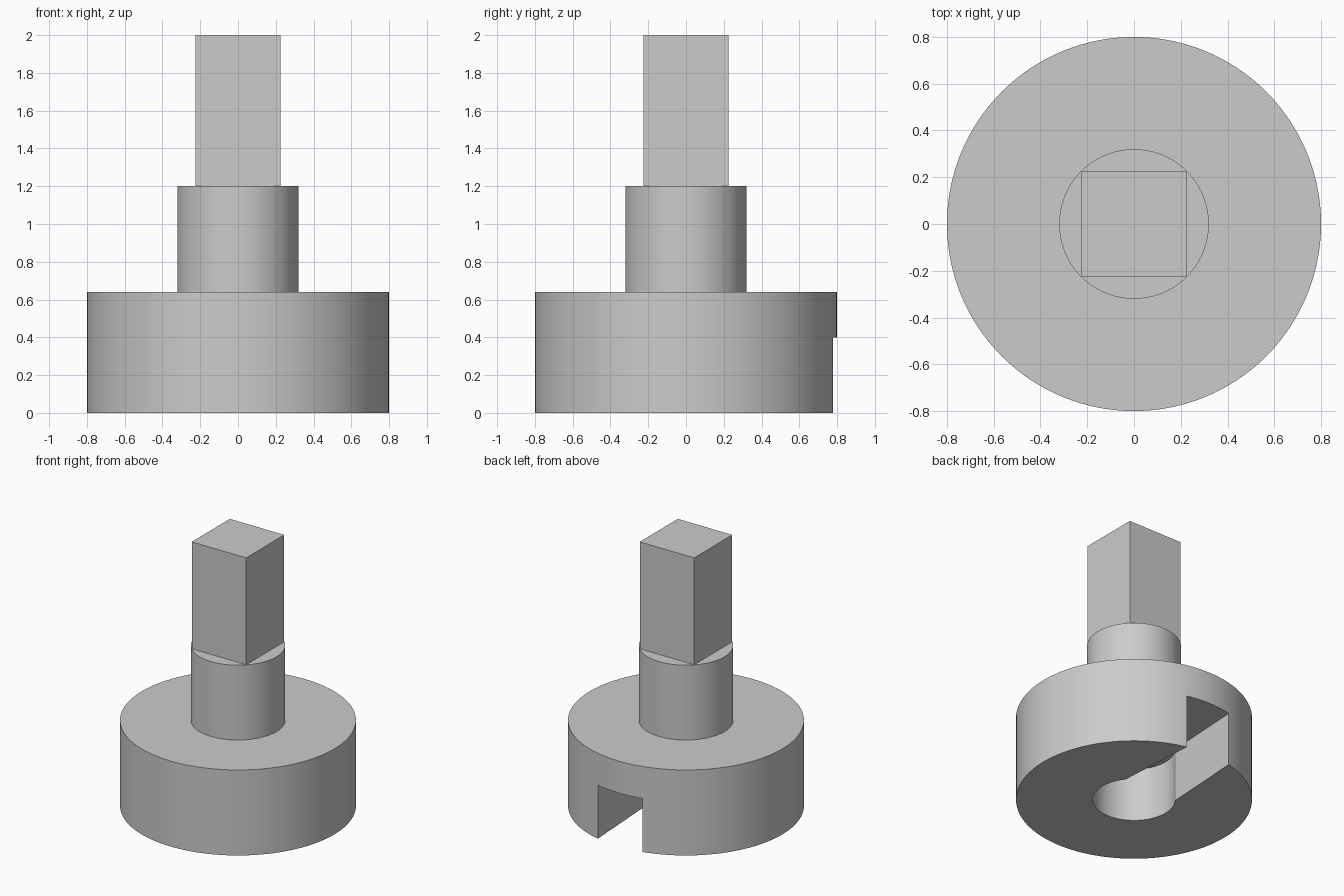
import bpy, bmesh, math

old = bpy.data.objects.get("Cube")
if old:
    bpy.data.objects.remove(old, do_unlink=True)

GREY = (0.6, 0.6, 0.6, 1)
steel = bpy.data.materials.new("plain grey")
steel.use_nodes = True
steel.diffuse_color = GREY
steel.node_tree.nodes["Principled BSDF"].inputs["Base Color"].default_value = GREY


def prism(name, outline, z0, z1):
    """Extrude a flat outline from z0 up to z1."""
    bm = bmesh.new()
    face = bm.faces.new([bm.verts.new((x, y, z0)) for x, y in outline])
    top = bmesh.ops.extrude_face_region(bm, geom=[face])["geom"]
    moved = [v for v in top if isinstance(v, bmesh.types.BMVert)]
    bmesh.ops.translate(bm, verts=moved, vec=(0, 0, z1 - z0))
    bmesh.ops.recalc_face_normals(bm, faces=bm.faces)
    mesh = bpy.data.meshes.new(name)
    bm.to_mesh(mesh)
    bm.free()
    mesh.materials.append(steel)
    obj = bpy.data.objects.new(name, mesh)
    bpy.context.collection.objects.link(obj)
    return obj


def arc(radius, start=0, end=math.tau, steps=96):
    """Points along an arc, without the end point."""
    angles = [start + (end - start) * i / steps for i in range(steps)]
    return [(radius * math.cos(a), radius * math.sin(a)) for a in angles]


def smooth(obj):
    bpy.ops.object.select_all(action="DESELECT")
    obj.select_set(True)
    bpy.context.view_layer.objects.active = obj
    bpy.ops.object.shade_smooth_by_angle(angle=math.radians(30))


# Keyhole cutter: round pocket opening into a slightly tapered slot at the back
BORE, DEPTH = 0.28, 0.4
INNER, OUTER = 0.22, 0.185
half = math.asin(INNER / BORE)
back = math.pi / 2
outline = arc(BORE, back + half, back + math.tau - half)
outline += [(INNER, BORE * math.cos(half)), (OUTER, 0.79), (OUTER, 0.9),
            (-OUTER, 0.9), (-OUTER, 0.79)]
cutter = prism("keyhole_cutter", outline, -0.2, DEPTH)
cutter.hide_render = True
cutter.hide_set(True)

# Base disc with the keyhole cut from below
base = prism("base_disc", arc(0.8, steps=128), 0, 0.64)
cut = base.modifiers.new("keyhole", "BOOLEAN")
cut.operation = "DIFFERENCE"
cut.solver = "EXACT"
cut.object = cutter
bpy.context.view_layer.objects.active = base
base.select_set(True)
bpy.ops.object.modifier_apply(modifier=cut.name)
bpy.data.objects.remove(cutter, do_unlink=True)
smooth(base)

# Round collar and square drive shank
collar = prism("collar", arc(0.32), 0.64, 1.2)
smooth(collar)
S = 0.225
prism("square_shank", [(-S, -S), (S, -S), (S, S), (-S, S)], 1.2, 2)
